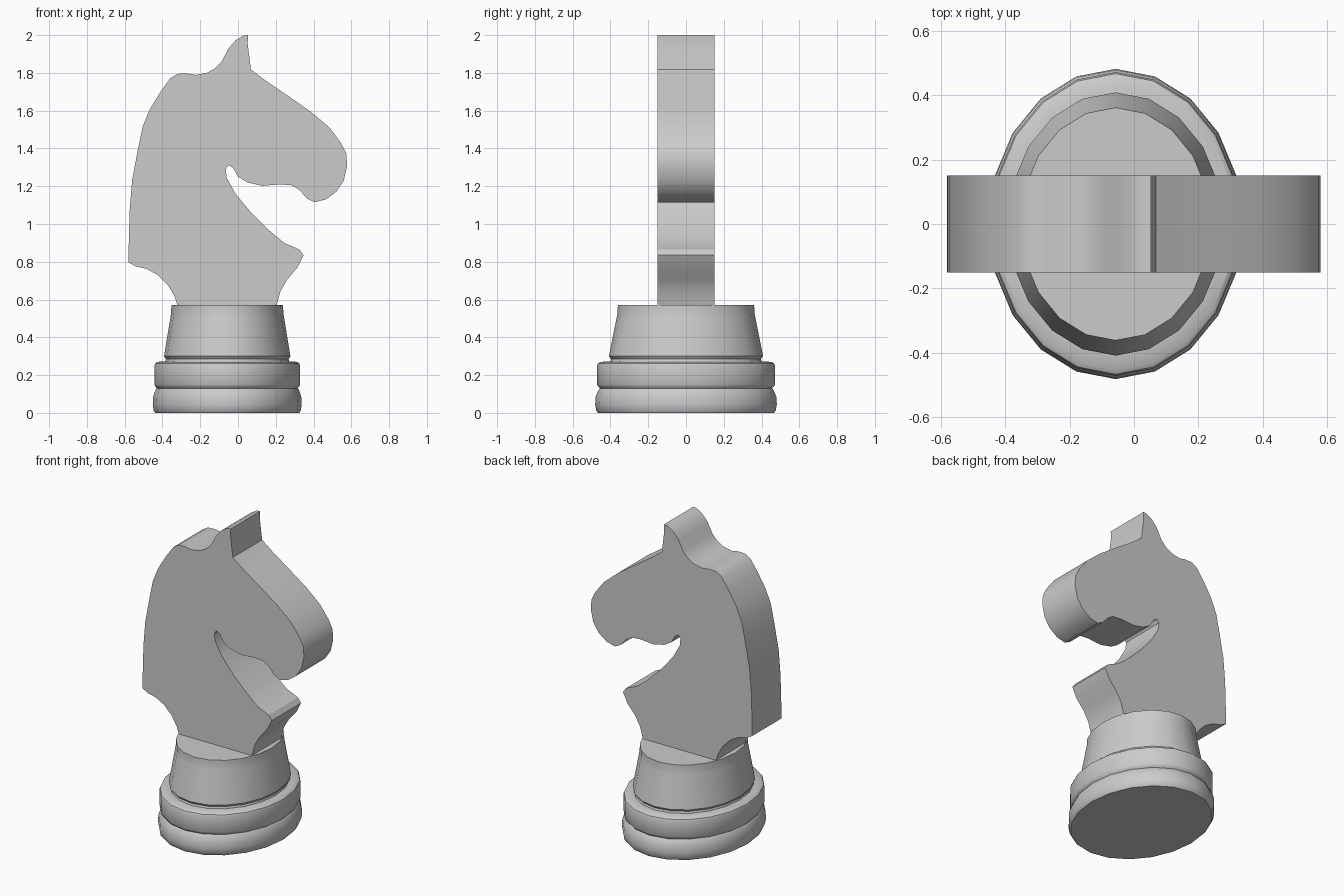
import bpy, bmesh, math

if "Cube" in bpy.data.objects:
    bpy.data.objects.remove(bpy.data.objects["Cube"])


def finish(bm, name):
    bmesh.ops.recalc_face_normals(bm, faces=bm.faces)
    mesh = bpy.data.meshes.new(name)
    bm.to_mesh(mesh)
    bm.free()
    obj = bpy.data.objects.new(name, mesh)
    bpy.context.collection.objects.link(obj)
    bpy.ops.object.select_all(action='DESELECT')
    bpy.context.view_layer.objects.active = obj
    obj.select_set(True)
    bpy.ops.object.shade_smooth_by_angle(angle=math.radians(30))
    return obj


def turned(name, profile, centre_x, squash, sides=20):
    """Lathe a (radius, z) profile, narrowed along x, with capped ends."""
    bm = bmesh.new()
    rings = []
    for r, z in profile:
        rings.append([bm.verts.new((centre_x + squash * r * math.cos(math.tau * i / sides),
                                    r * math.sin(math.tau * i / sides), z))
                      for i in range(sides)])
    for a, b in zip(rings, rings[1:]):
        for i in range(sides):
            j = (i + 1) % sides
            bm.faces.new((a[i], a[j], b[j], b[i]))
    bm.faces.new(rings[0][::-1])
    bm.faces.new(rings[-1])
    return finish(bm, name)


def slab(name, outline, half):
    """Extrude an (x, z) outline along y."""
    bm = bmesh.new()
    face = bm.faces.new([bm.verts.new((x, -half, z)) for x, z in outline])
    ext = bmesh.ops.extrude_face_region(bm, geom=[face], use_keep_orig=True)
    verts = [g for g in ext['geom'] if isinstance(g, bmesh.types.BMVert)]
    bmesh.ops.translate(bm, verts=verts, vec=(0, 2 * half, 0))
    return finish(bm, name)


# Oval stepped pedestal: foot, groove, collar, groove, tapered neck
turned("pedestal", [
    (.465, 0), (.475, .012), (.481, .045), (.478, .085), (.464, .12),
    (.455, .13), (.464, .138), (.471, .15), (.471, .25), (.466, .262),
    (.452, .27), (.40, .273), (.396, .285), (.408, .30), (.366, .51),
    (.362, .53), (.361, .57)], -.057, .82)

# Flat-sided horse head
back = [(-.32, .57), (-.335, .615), (-.37, .675), (-.425, .73), (-.485, .763),
        (-.54, .775), (-.58, .797), (-.578, .92), (-.573, 1.08), (-.56, 1.235),
        (-.53, 1.395), (-.505, 1.515), (-.468, 1.605), (-.41, 1.7), (-.36, 1.77),
        (-.32, 1.795), (-.27, 1.797), (-.225, 1.789), (-.165, 1.8)]
ear = [(-.12, 1.825), (-.085, 1.862), (-.05, 1.93), (-.013, 1.972), (.03, 1.998),
       (.053, 2.0), (.051, 1.955), (.06, 1.885), (.068, 1.818)]
muzzle = [(.145, 1.76), (.27, 1.675), (.385, 1.595), (.485, 1.51), (.545, 1.43),
          (.573, 1.375), (.578, 1.31), (.56, 1.23), (.52, 1.17), (.465, 1.13),
          (.405, 1.115), (.365, 1.135), (.325, 1.18), (.285, 1.205), (.22, 1.21),
          (.13, 1.202), (.05, 1.22), (0, 1.25)]
chest = [(-.025, 1.295), (-.05, 1.312), (-.065, 1.29), (-.06, 1.245), (-.013, 1.16),
         (.07, 1.06), (.167, .965), (.245, .9), (.325, .865), (.347, .835),
         (.315, .77), (.26, .705), (.225, .645), (.205, .57)]
slab("horse_head", back + ear + muzzle + chest, .15)
